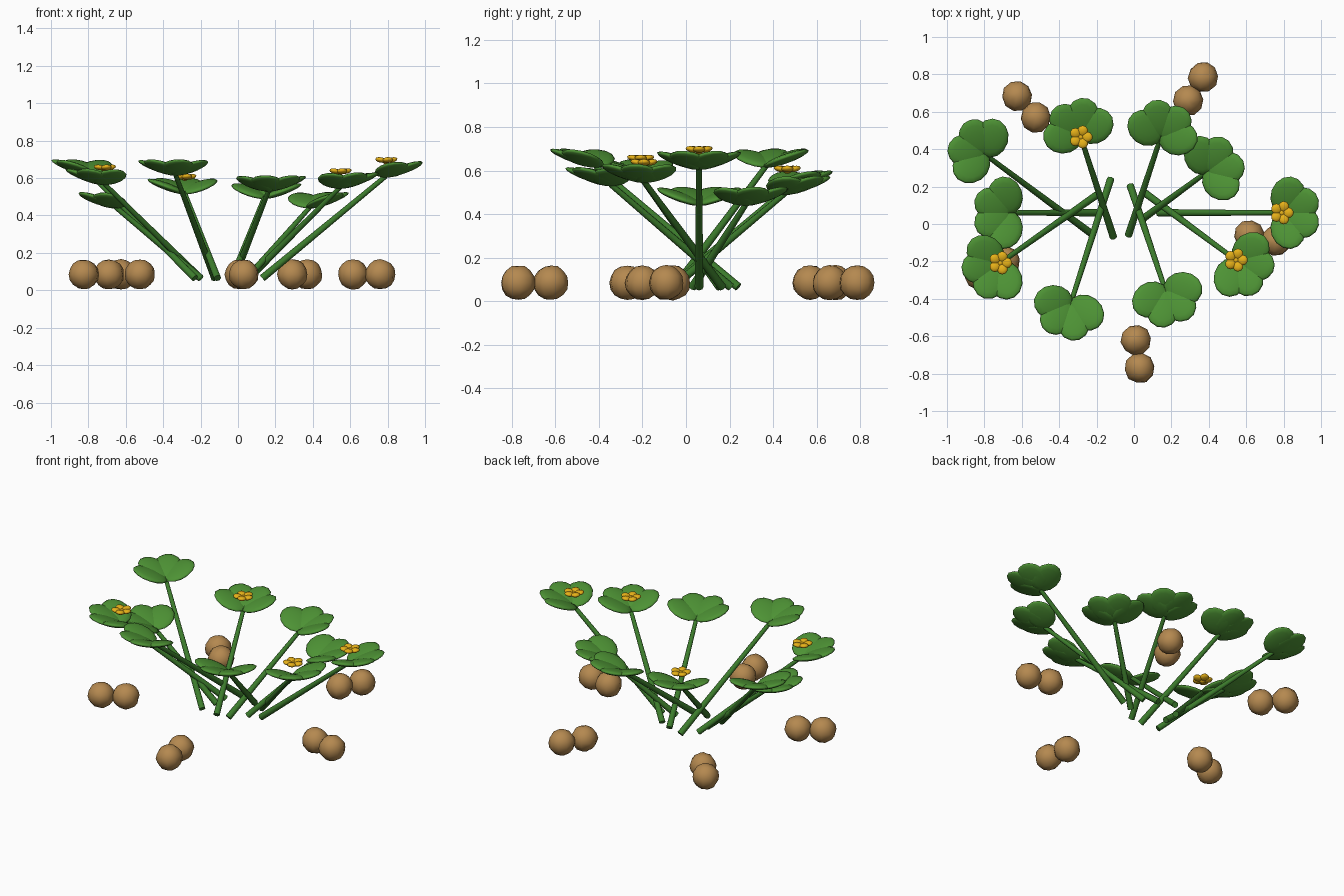
import bpy, bmesh, math, random
from mathutils import Matrix, Vector

if "Cube" in bpy.data.objects:
    bpy.data.objects.remove(bpy.data.objects["Cube"])

random.seed(4)


def material(name, rgb):
    m = bpy.data.materials.new(name)
    m.diffuse_color = (*rgb, 1)
    m.use_nodes = True
    m.node_tree.nodes["Principled BSDF"].inputs["Base Color"].default_value = m.diffuse_color
    return m


LEAF = material("leaf green", (0.075, 0.29, 0.035))
STEM = material("stem green", (0.045, 0.2, 0.025))
GOLD = material("flower yellow", (0.85, 0.47, 0.01))
SHELL = material("shell tan", (0.46, 0.25, 0.08))


def finish(name, bm, mat):
    me = bpy.data.meshes.new(name)
    bm.to_mesh(me)
    bm.free()
    for p in me.polygons:
        p.use_smooth = True
    me.materials.append(mat)
    ob = bpy.data.objects.new(name, me)
    bpy.context.collection.objects.link(ob)
    return ob


def ellipsoid(bm, matrix, size, seg=12, rings=8):
    return bmesh.ops.create_uvsphere(bm, u_segments=seg, v_segments=rings, radius=1,
                                     matrix=matrix @ Matrix.Diagonal((*size, 1)))["verts"]


def petal_matrix(centre, yaw, tilt, reach):
    # Local x runs outward from the centre and rises by the tilt
    return (Matrix.Translation(centre) @ Matrix.Rotation(yaw, 4, 'Z')
            @ Matrix.Rotation(-tilt, 4, 'Y') @ Matrix.Translation((reach, 0, 0)))


def stem(i, base, tip):
    a, b = Vector(base), Vector(tip)
    d = b - a
    bm = bmesh.new()
    bmesh.ops.create_cone(bm, cap_ends=True, segments=8, radius1=0.02, radius2=0.013,
                          depth=d.length,
                          matrix=Matrix.Translation((a + b) / 2) @ d.to_track_quat('Z', 'Y').to_matrix().to_4x4())
    ob = finish(f"stem_{i}", bm, STEM)
    bpy.context.view_layer.objects.active = ob
    ob.select_set(True)
    bpy.ops.object.shade_smooth_by_angle(angle=math.radians(50))
    ob.select_set(False)


def leaf(i, tip, yaw):
    # Four rounded leaflets fanned into a shallow cup
    bm = bmesh.new()
    for a, reach in ((-70, 0.102), (-24, 0.112), (24, 0.112), (70, 0.102)):
        ellipsoid(bm, petal_matrix(tip, yaw + math.radians(a), math.radians(20), reach),
                  (0.112, 0.092, 0.02), 14, 8)
    finish(f"leaf_{i}", bm, LEAF)


def flower(i, centre):
    # Five plump overlapping petals around a low centre
    bm = bmesh.new()
    for k in range(5):
        ellipsoid(bm, petal_matrix(centre, k * math.tau / 5, math.radians(12), 0.034),
                  (0.031, 0.029, 0.014), 10, 6)
    ellipsoid(bm, Matrix.Translation(centre), (0.02, 0.02, 0.015), 8, 6)
    finish(f"flower_{i}", bm, GOLD)


# Base x, y then tip x, y, z; each leaf is turned 36 degrees further
STEMS = [
    (0.13, 0.06, 0.79, 0.06, 0.61), (0.05, 0.03, 0.385, 0.275, 0.445),
    (-0.03, -0.06, 0.14, 0.455, 0.495), (-0.11, -0.07, -0.285, 0.465, 0.52),
    (-0.23, -0.05, -0.79, 0.367, 0.62), (-0.20, 0.06, -0.655, 0.06, 0.445),
    (-0.20, 0.155, -0.715, -0.208, 0.57), (-0.125, 0.24, -0.335, -0.415, 0.62),
    (-0.02, 0.205, 0.165, -0.345, 0.535), (0.06, 0.165, 0.545, -0.193, 0.55),
]
for i, (bx, by, x, y, z) in enumerate(STEMS):
    yaw = math.radians(36 * i)
    stem(i + 1, (bx, by, 0.065), (x, y, z))
    leaf(i + 1, (x, y, z), yaw)
    if i % 3 == 0:
        flower(i + 1, (x, y, z + 0.08))

# Two-lobed pods on the ground, with slightly uneven shells
PODS = [((0.01, -0.62), (0.03, -0.77)), ((0.615, -0.06), (0.76, -0.09)),
        ((0.29, 0.66), (0.37, 0.785)), ((-0.625, 0.685), (-0.525, 0.57)),
        ((-0.69, -0.20), (-0.825, -0.27))]
for i, pair in enumerate(PODS):
    bm = bmesh.new()
    (x0, y0), (x1, y1) = pair
    yaw = math.atan2(y1 - y0, x1 - x0)
    for x, y in pair:
        centre = Vector((x, y, 0.085))
        for v in ellipsoid(bm, Matrix.Translation(centre) @ Matrix.Rotation(yaw, 4, 'Z'),
                           (0.082, 0.081, 0.08), 10, 8):
            v.co = centre + (v.co - centre) * random.uniform(0.97, 1.03)
    finish(f"pod_{i + 1}", bm, SHELL)
